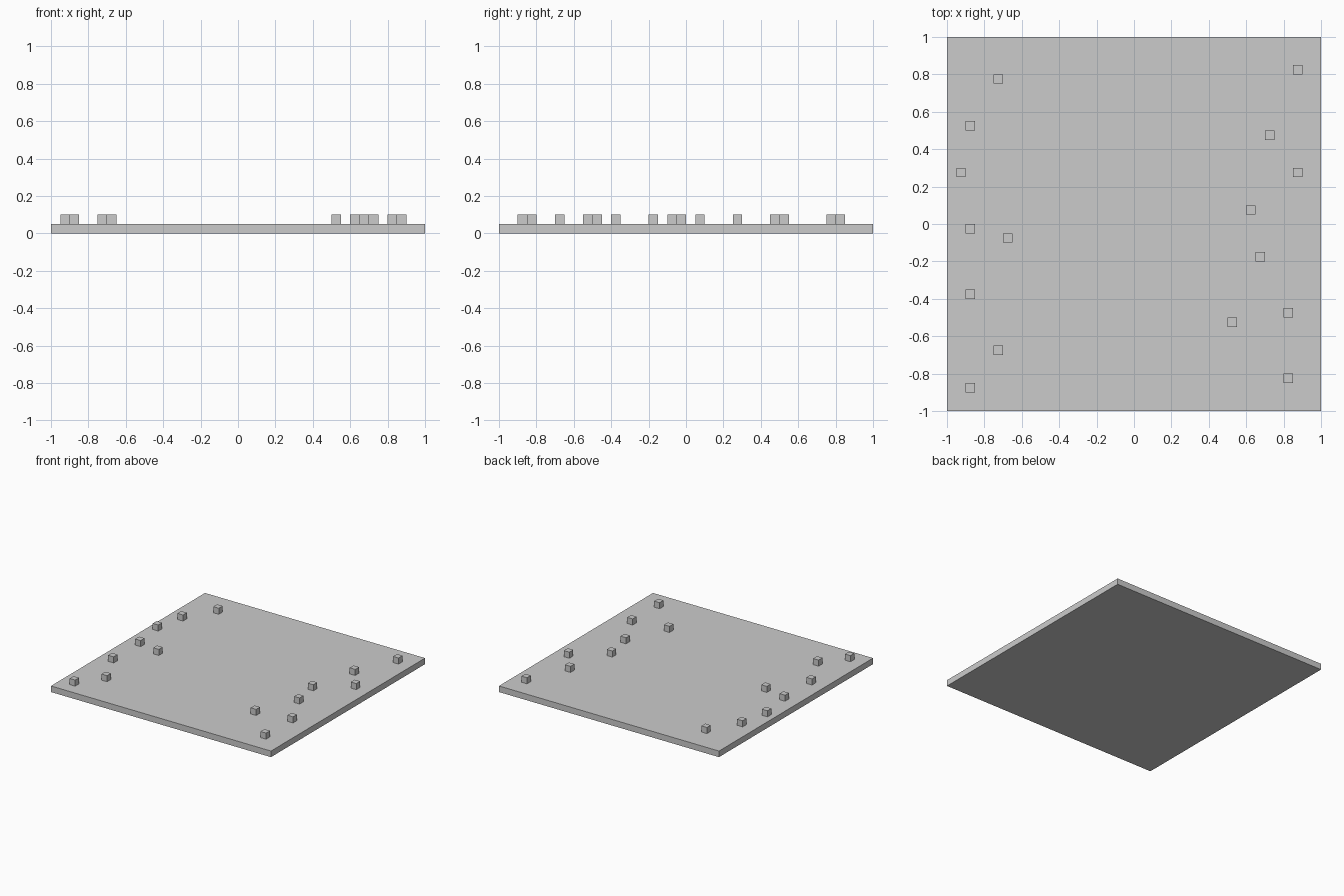
import bpy

if "Cube" in bpy.data.objects:
    bpy.data.objects.remove(bpy.data.objects["Cube"])

UNIT = 0.05  # slab thickness and block size


def box(name, center, size):
    bpy.ops.mesh.primitive_cube_add(size=1, location=center)
    obj = bpy.context.object
    obj.name = name
    obj.scale = size
    bpy.ops.object.transform_apply(location=False, rotation=False, scale=True)
    return obj


# Flat square base
box("ground_slab", (0, 0, UNIT / 2), (2, 2, UNIT))

# Small blocks scattered along the left and right edges
blocks = {
    "left_block": [(-0.725, 0.775), (-0.875, 0.525), (-0.925, 0.275), (-0.875, -0.025),
                   (-0.675, -0.075), (-0.875, -0.375), (-0.725, -0.675), (-0.875, -0.875)],
    "right_block": [(0.875, 0.825), (0.725, 0.475), (0.875, 0.275), (0.625, 0.075),
                    (0.675, -0.175), (0.825, -0.475), (0.525, -0.525), (0.825, -0.825)],
}
for name, spots in blocks.items():
    for i, (x, y) in enumerate(spots, 1):
        box(f"{name}_{i}", (x, y, UNIT * 1.5), (UNIT, UNIT, UNIT))
